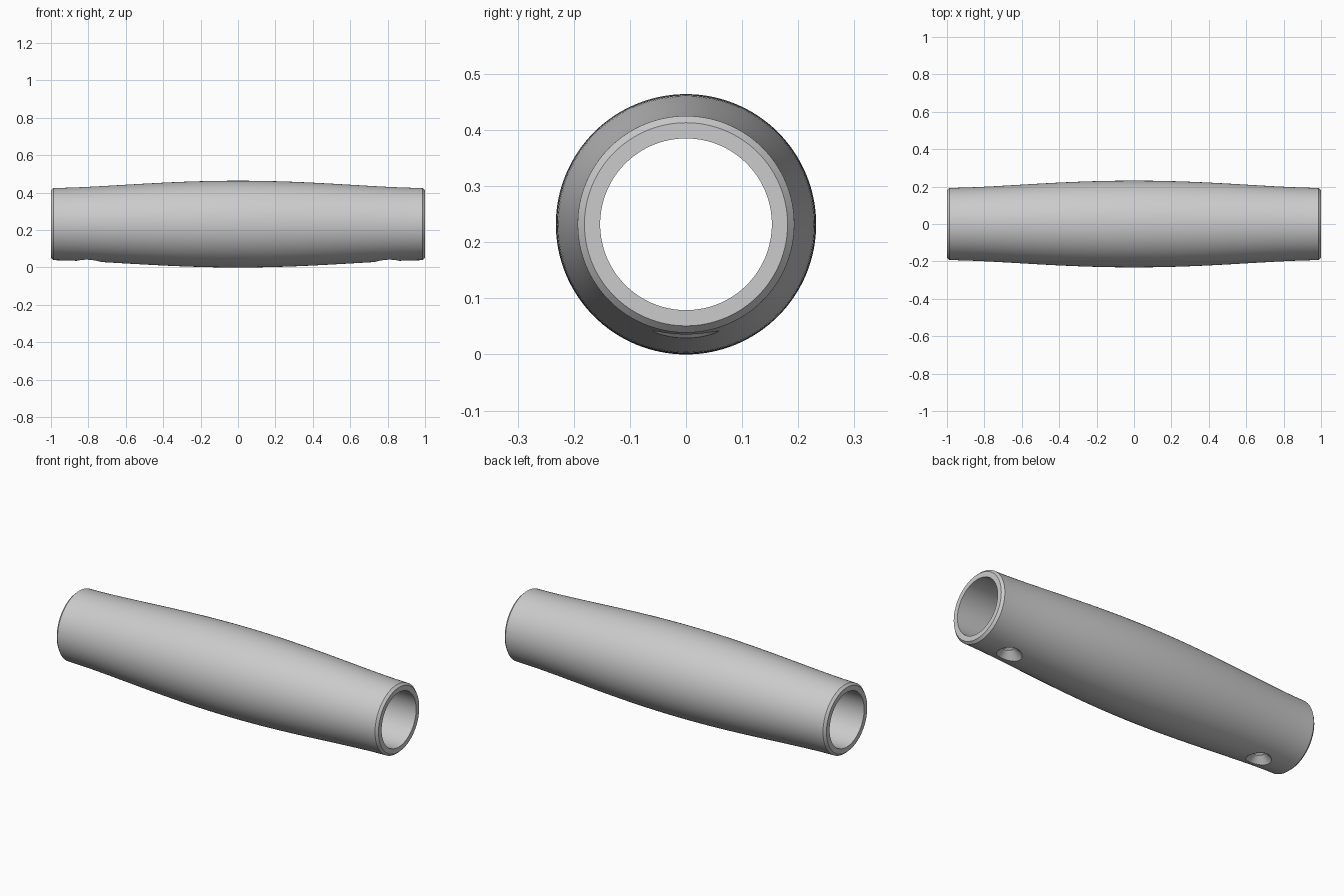
import bpy, bmesh, math
from mathutils import Matrix

cube = bpy.data.objects.get("Cube")
if cube:
    bpy.data.objects.remove(cube, do_unlink=True)

AXIS_Z = 0.232      # height of the tube's centre line
SEGMENTS = 128

# Single satin grey
grey = bpy.data.materials.new("satin grey")
grey.use_nodes = True
colour = (0.6, 0.6, 0.6, 1.0)
grey.diffuse_color = colour
grey.node_tree.nodes["Principled BSDF"].inputs["Base Color"].default_value = colour


def lathe(name, profile, matrix):
    """Revolve a closed or axis-to-axis (along, radius) profile about local x."""
    bm = bmesh.new()
    verts = [bm.verts.new((a, 0, r)) for a, r in profile]
    edges = [bm.edges.new((verts[i - 1], verts[i])) for i in range(len(verts))]
    bmesh.ops.spin(bm, geom=verts + edges, cent=(0, 0, 0), axis=(1, 0, 0),
                   angle=math.tau, steps=SEGMENTS, use_merge=True)
    bmesh.ops.remove_doubles(bm, verts=bm.verts, dist=1e-5)
    bmesh.ops.dissolve_degenerate(bm, edges=bm.edges, dist=1e-6)
    bmesh.ops.recalc_face_normals(bm, faces=bm.faces)
    bm.transform(matrix)
    mesh = bpy.data.meshes.new(name)
    bm.to_mesh(mesh)
    bm.free()
    mesh.materials.append(grey)
    ob = bpy.data.objects.new(name, mesh)
    bpy.context.collection.objects.link(ob)
    return ob


def swell(x):
    """Outer radius of the grip, fullest in the middle."""
    return 0.193 + 0.039 * max(0.0, 1 - x * x) ** 1.8


# Hollow grip: swelling outside, chamfered ends, straight bore
END = 0.987
outer = [(END * i / 24, swell(END * i / 24)) for i in range(-24, 25)]
profile = [(-1, 0.153), (-1, 0.181)] + outer + [(1, 0.181), (1, 0.153)]
grip = lathe("grip_tube", profile, Matrix.Translation((0, 0, AXIS_Z)))

# Countersunk screw holes through the underside near each end
screw_hole = [(-0.05, 0), (-0.05, 0.134), (0.0573, 0.027), (0.13, 0.027), (0.13, 0)]
for side in (-1, 1):
    place = Matrix.Translation((0.8 * side, 0, 0.015)) @ Matrix.Rotation(-math.pi / 2, 4, 'Y')
    cutter = lathe("screw_hole_cutter", screw_hole, place)
    cutter.hide_render = True
    bpy.context.view_layer.objects.active = grip
    mod = grip.modifiers.new("screw_hole", 'BOOLEAN')
    mod.operation = 'DIFFERENCE'
    mod.solver = 'EXACT'
    mod.object = cutter
    bpy.ops.object.modifier_apply(modifier=mod.name)
    bpy.data.objects.remove(cutter, do_unlink=True)

# Smooth surfaces, crisp rims
bpy.ops.object.select_all(action='DESELECT')
grip.select_set(True)
bpy.context.view_layer.objects.active = grip
bpy.ops.object.shade_smooth_by_angle(angle=math.radians(25))
